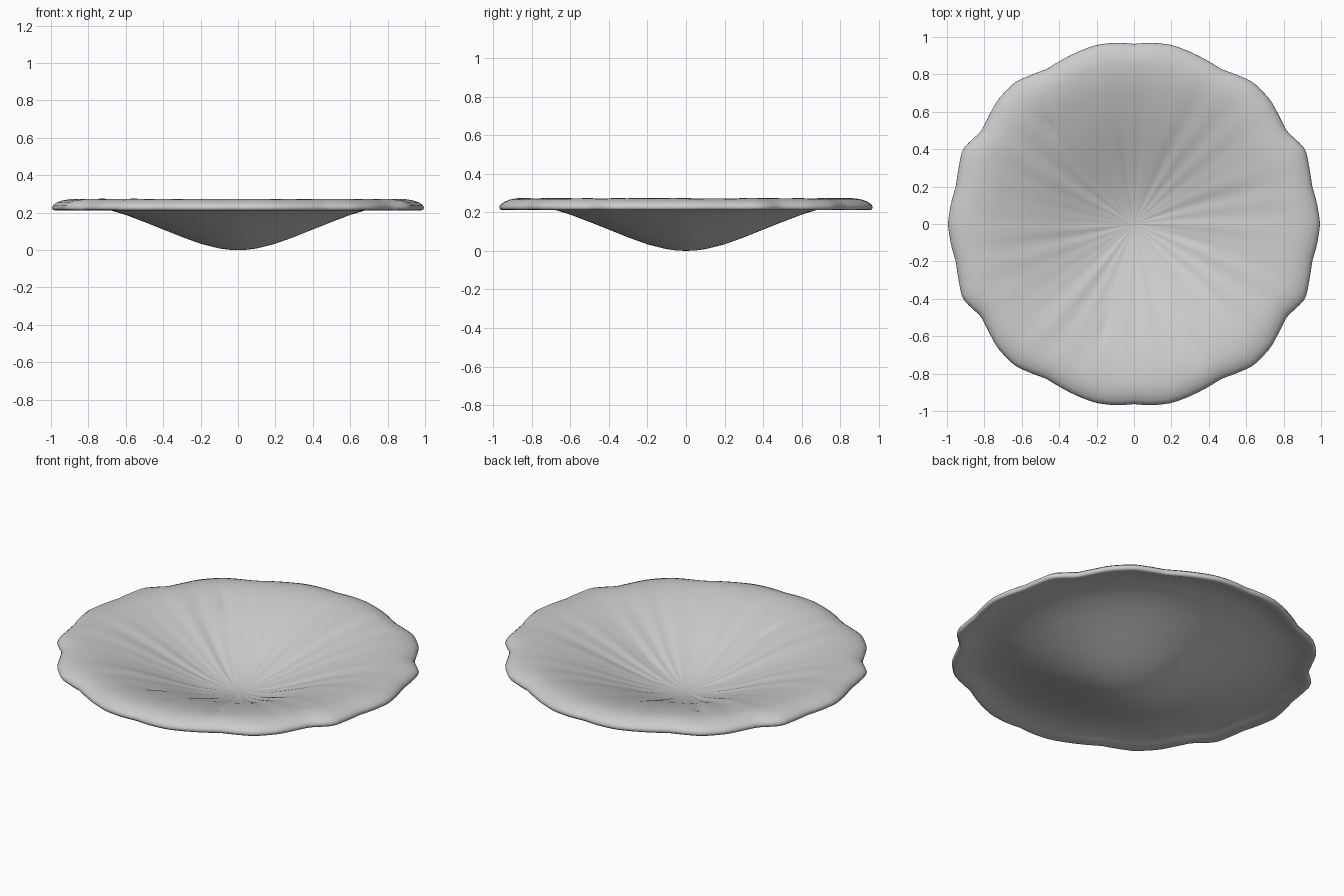
import bpy, bmesh, math, random

if "Cube" in bpy.data.objects:
    bpy.data.objects.remove(bpy.data.objects["Cube"])

random.seed(4)
SEG = 192

# Rim radius by angle over one quadrant; mirrored into the others
RIM = [(0, 0.995), (6, 0.985), (12, 0.973), (18, 0.985), (23.5, 1.0), (27, 0.98), (31, 0.955),
       (36, 0.965), (42, 0.985), (50, 0.99), (55, 0.97), (60.5, 0.95),
       (66, 0.958), (72, 0.968), (78, 0.978), (84, 0.974), (90, 0.963)]

# Cross-section (radius, height): underside from centre outwards, then top back in
UNDER = [(0.05, 0.002), (0.1, 0.009), (0.2, 0.034), (0.3, 0.07), (0.4, 0.11), (0.5, 0.15),
         (0.6, 0.188), (0.7, 0.218), (0.8, 0.235), (0.87, 0.236), (0.93, 0.226),
         (0.98, 0.212)]
EDGE = [(0.994, 0.214), (1.0, 0.226), (0.994, 0.24), (0.975, 0.254)]
TOP = [(0.94, 0.266), (0.9, 0.272), (0.86, 0.273), (0.8, 0.267), (0.75, 0.258), (0.7, 0.246),
       (0.65, 0.232), (0.6, 0.217), (0.55, 0.2), (0.5, 0.182), (0.45, 0.163), (0.4, 0.143),
       (0.3, 0.104), (0.2, 0.068), (0.1, 0.043), (0.05, 0.036)]

# Creases pressed into the top: angle, radius, depth
CREASES = [(131, 0.70, 0.012), (254, 0.58, 0.014), (296, 0.75, 0.008), (345, 0.33, 0.008)]
WAVES = [(n, random.uniform(0, math.tau)) for n in (9, 14, 23, 31)]


def rim_radius(a):
    d = math.degrees(a) % 180
    d = min(d, 180 - d)
    for (a0, r0), (a1, r1) in zip(RIM, RIM[1:]):
        if d <= a1:
            return r0 + (r1 - r0) * (d - a0) / (a1 - a0)
    return RIM[-1][1]


def wrinkle(a, r):
    """Soft radial folds plus the few deeper creases."""
    fade = math.sin(math.pi * min(r / 0.97, 1))
    z = 0.0014 * fade * sum(math.sin(n * a + p + 2 * r) for n, p in WAVES)
    for deg, cr, depth in CREASES:
        da = (a - math.radians(deg) + math.pi) % math.tau - math.pi
        z -= depth * math.exp(-(da * r / 0.02) ** 2 - ((r - cr) / 0.06) ** 2)
    return z


bm = bmesh.new()


def ring(r, z, top):
    verts = []
    for i in range(SEG):
        a = math.tau * i / SEG
        w = min(max((r - 0.55) / 0.42, 0), 1) ** 2      # scallops only near the rim
        rr = r * (1 + (rim_radius(a) - 1) * w)
        zz = z + (wrinkle(a, r) if top else 0)
        verts.append(bm.verts.new((rr * math.cos(a), rr * math.sin(a), zz)))
    return verts


# Dish shell
rings = [ring(r, z, False) for r, z in UNDER + EDGE] + [ring(r, z, True) for r, z in TOP]
for lo, hi in zip(rings, rings[1:]):
    for i in range(SEG):
        j = (i + 1) % SEG
        bm.faces.new((lo[i], lo[j], hi[j], hi[i]))

# Close both centres
base = bm.verts.new((0, 0, 0))
well = bm.verts.new((0, 0, 0.034))
for i in range(SEG):
    j = (i + 1) % SEG
    bm.faces.new((base, rings[0][j], rings[0][i]))
    bm.faces.new((well, rings[-1][i], rings[-1][j]))
bmesh.ops.recalc_face_normals(bm, faces=bm.faces)

mesh = bpy.data.meshes.new("scalloped_dish")
bm.to_mesh(mesh)
bm.free()
dish = bpy.data.objects.new("scalloped_dish", mesh)
bpy.context.collection.objects.link(dish)
for p in mesh.polygons:
    p.use_smooth = True
